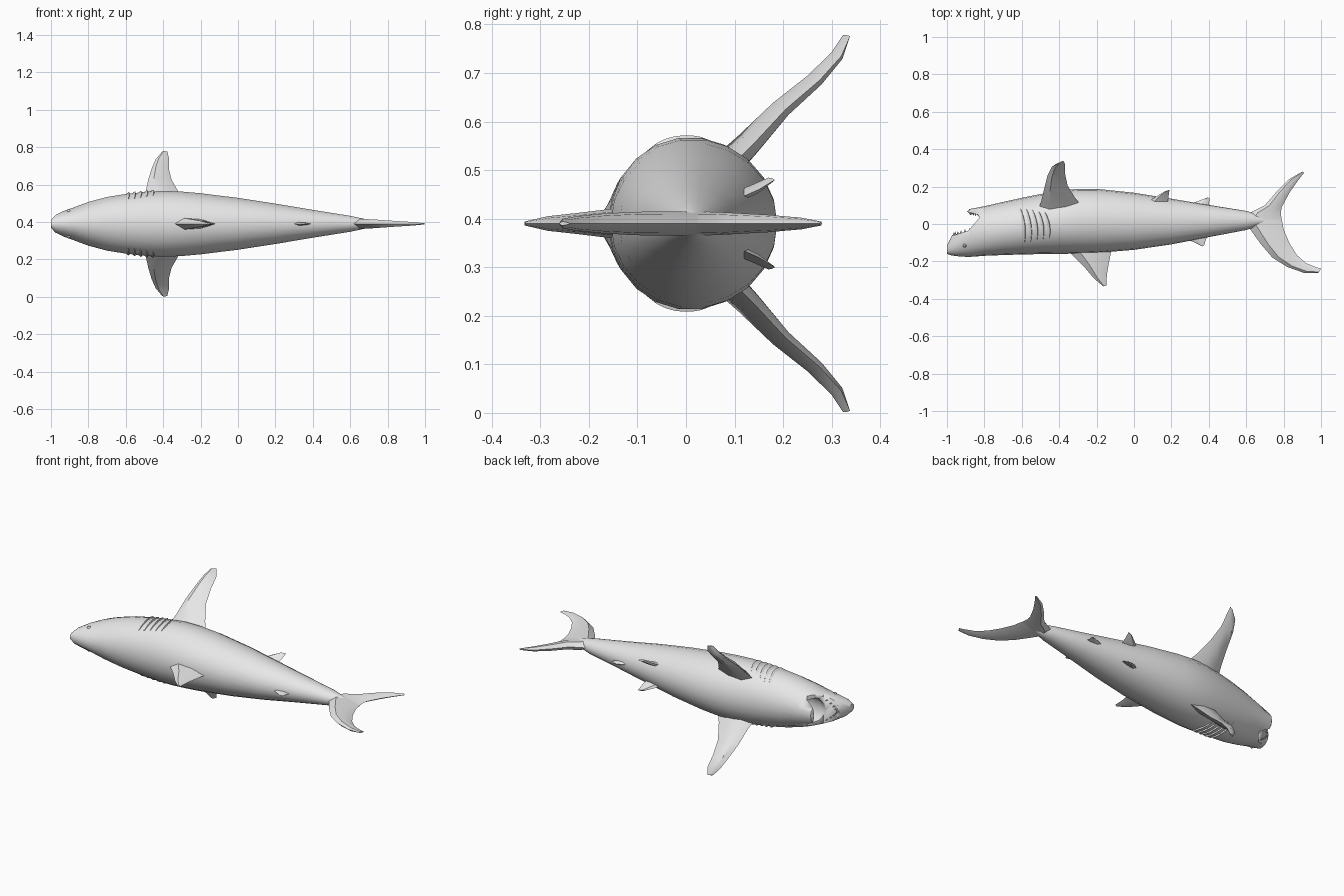
import bpy, bmesh, math
from mathutils import Vector

if "Cube" in bpy.data.objects:
    bpy.data.objects.remove(bpy.data.objects["Cube"])

ZC = 0.39   # height of the body's long axis (the shark lies on its side)
SIDES = 22

grey = bpy.data.materials.new("skin grey")
grey.diffuse_color = (0.8, 0.8, 0.8, 1)
grey.use_nodes = True
grey.node_tree.nodes["Principled BSDF"].inputs["Base Color"].default_value = grey.diffuse_color


def finish(name, bm, angle=30):
    bmesh.ops.recalc_face_normals(bm, faces=bm.faces[:])
    me = bpy.data.meshes.new(name)
    bm.to_mesh(me)
    bm.free()
    ob = bpy.data.objects.new(name, me)
    bpy.context.collection.objects.link(ob)
    me.materials.append(grey)
    bpy.ops.object.select_all(action='DESELECT')
    bpy.context.view_layer.objects.active = ob
    ob.select_set(True)
    bpy.ops.object.shade_smooth_by_angle(angle=math.radians(angle))
    return ob


def loft(rings):
    bm = bmesh.new()
    vs = [[bm.verts.new(p) for p in r] for r in rings]
    n = len(vs[0])
    for a, b in zip(vs, vs[1:]):
        for i in range(n):
            bm.faces.new((a[i], a[(i + 1) % n], b[(i + 1) % n], b[i]))
    bm.faces.new(vs[0])
    bm.faces.new(vs[-1])
    return bm


def fin(name, sections, normal):
    """Sections run root to tip: leading point, trailing point, half thickness."""
    n = Vector(normal).normalized()
    rings = []
    for lead, trail, t in sections:
        a, b = Vector(lead), Vector(trail)
        p, q = a.lerp(b, 0.25), a.lerp(b, 0.65)
        rings.append([a, p + n * t, q + n * t * 0.8, b, q - n * t * 0.8, p - n * t])
    return finish(name, loft(rings), 35)


def flat_fin(name, secs):
    return fin(name, [((a, b, ZC), (c, d, ZC), t) for a, b, c, d, t in secs], (0, 0, 1))


# Body stations: x, back y, belly y, half width
BODY = [(-1.0, -0.160, -0.115, 0.022), (-0.975, -0.168, -0.065, 0.048),
        (-0.93, -0.174, 0.02, 0.070), (-0.88, -0.176, 0.08, 0.088),
        (-0.80, -0.170, 0.095, 0.118), (-0.70, -0.166, 0.118, 0.145),
        (-0.60, -0.163, 0.14, 0.161), (-0.50, -0.161, 0.16, 0.172),
        (-0.40, -0.160, 0.178, 0.178), (-0.30, -0.158, 0.188, 0.174),
        (-0.20, -0.155, 0.188, 0.165), (0.0, -0.138, 0.167, 0.140),
        (0.20, -0.109, 0.135, 0.109), (0.40, -0.070, 0.102, 0.075),
        (0.60, -0.032, 0.070, 0.043), (0.68, -0.008, 0.045, 0.026),
        (0.735, 0.012, 0.026, 0.008)]


def station(x):
    for a, b in zip(BODY, BODY[1:]):
        if x <= b[0]:
            f = (x - a[0]) / (b[0] - a[0])
            return [u + (v - u) * f for u, v in zip(a, b)]


def surface(x, y):
    """Half width of the body at a given x and y."""
    _, lo, hi, w = station(x)
    s = (y - (lo + hi) / 2) / ((hi - lo) / 2)
    return w * math.sqrt(max(0, 1 - s * s))


rings = []
for x, lo, hi, w in BODY:
    rings.append([(x, (lo + hi) / 2 + (hi - lo) / 2 * math.cos(t), ZC + w * math.sin(t))
                  for t in (2 * math.pi * i / SIDES for i in range(SIDES))])
body = finish("body", loft(rings))

# Open mouth: a wedge between the jaws and a rounded hollow behind it
WEDGE = [(-1.05, -0.062), (-0.955, -0.058), (-0.885, -0.035), (-0.855, 0.0),
         (-0.825, 0.035), (-0.835, 0.05), (-0.885, 0.062), (-1.05, 0.13)]
wedge = finish("mouth_cutter", loft([[(x, y, ZC + s * 0.25) for x, y in WEDGE] for s in (-1, 1)]))
bm = bmesh.new()
bmesh.ops.create_uvsphere(bm, u_segments=16, v_segments=10, radius=1)
for v in bm.verts:
    v.co = (-0.80 + 0.13 * v.co.x, 0.0 + 0.058 * v.co.y, ZC + 0.078 * v.co.z)
hollow = finish("throat_cutter", bm)
bpy.context.view_layer.objects.active = body
for cutter in (wedge, hollow):
    m = body.modifiers.new("mouth", 'BOOLEAN')
    m.operation, m.solver, m.object = 'DIFFERENCE', 'EXACT', cutter
    bpy.ops.object.modifier_apply(modifier=m.name)
    bpy.data.objects.remove(cutter)

# Tail fin lobes: lead x, y, trail x, y, half thickness
flat_fin("tail_lobe_belly_side", [
    (0.58, 0.015, 0.79, 0.015, 0.025), (0.62, 0.06, 0.785, 0.06, 0.024),
    (0.70, 0.10, 0.79, 0.09, 0.022), (0.76, 0.17, 0.83, 0.165, 0.018),
    (0.83, 0.24, 0.875, 0.23, 0.012), (0.90, 0.28, 0.91, 0.275, 0.004)])
flat_fin("tail_lobe_back_side", [
    (0.58, 0.025, 0.79, 0.025, 0.025), (0.63, -0.04, 0.80, -0.03, 0.025),
    (0.68, -0.11, 0.83, -0.10, 0.024), (0.74, -0.18, 0.87, -0.165, 0.020),
    (0.82, -0.23, 0.92, -0.21, 0.015), (0.91, -0.262, 0.97, -0.23, 0.010),
    (0.985, -0.262, 1.0, -0.238, 0.004)])

# Fins on the back and the belly
flat_fin("dorsal_fin", [
    (-0.37, -0.13, -0.11, -0.12, 0.032), (-0.33, -0.165, -0.125, -0.16, 0.029),
    (-0.27, -0.225, -0.135, -0.21, 0.022), (-0.215, -0.29, -0.145, -0.27, 0.015),
    (-0.165, -0.333, -0.148, -0.33, 0.004)])
flat_fin("second_dorsal_fin", [
    (0.25, -0.07, 0.41, -0.045, 0.010), (0.32, -0.097, 0.385, -0.08, 0.008),
    (0.365, -0.12, 0.375, -0.115, 0.003)])
flat_fin("anal_fin", [
    (0.28, 0.10, 0.42, 0.08, 0.010), (0.34, 0.122, 0.40, 0.108, 0.008),
    (0.395, 0.142, 0.405, 0.137, 0.003)])

# Pectoral sections: lead x, trail x, y, offset from the axis, half thickness
PECTORAL = [(-0.51, -0.28, 0.09, 0.12, 0.03), (-0.495, -0.315, 0.135, 0.165, 0.026),
            (-0.48, -0.355, 0.20, 0.235, 0.020), (-0.462, -0.37, 0.27, 0.295, 0.016),
            (-0.44, -0.368, 0.315, 0.345, 0.012), (-0.405, -0.378, 0.333, 0.386, 0.004)]
PELVIC = [(0.04, 0.18, 0.10, 0.05, 0.012), (0.10, 0.185, 0.145, 0.07, 0.010),
          (0.155, 0.19, 0.178, 0.09, 0.005)]
for s, side in ((1, "upper"), (-1, "lower")):
    for name, secs, nrm in (("pectoral_fin", PECTORAL, (0, 0.74, -0.67 * s)),
                            ("pelvic_fin", PELVIC, (0, 0.45, -0.9 * s))):
        fin(side + "_" + name,
            [((a, y - 0.01, ZC + s * d), (b, y + 0.005, ZC + s * d), t)
             for a, b, y, d, t in secs], nrm)

    # Gill flaps: five curved ridges following the flank
    bm = bmesh.new()
    for k in range(5):
        rows = []
        for j in range(9):
            f = j / 8 * 2 - 1
            y = -0.005 + (0.095 - 0.006 * k) * -f
            x = -0.615 + 0.033 * k + 0.012 * f + 0.014 * (1 - f * f)
            h = 0.007 * (1 - f ** 4)
            rows.append([bm.verts.new((x + dx, y, ZC + s * (surface(x + dx, y) + o)))
                         for dx, o in ((0, -0.004), (0.017, h), (0.021, -0.006))])
        for a, b in zip(rows, rows[1:]):
            for i in range(3):
                n = (i + 1) % 3
                bm.faces.new((a[i], a[n], b[n], b[i]))
        bm.faces.new(rows[0])
        bm.faces.new(rows[-1])
    finish(side + "_gill_flaps", bm)

    # Eye
    bm = bmesh.new()
    bmesh.ops.create_uvsphere(bm, u_segments=10, v_segments=6, radius=0.011)
    for v in bm.verts:
        v.co += Vector((-0.905, -0.115, ZC + s * (surface(-0.905, -0.115) - 0.004)))
    finish(side + "_eye", bm)

# Teeth along the rims of both jaws
for name, x0, dx, y0, dy, w, h in (("upper_teeth", -0.965, 0.085, -0.062, 0.024, 0.9, 0.02),
                                   ("lower_teeth", -0.880, 0.045, 0.063, -0.01, 0.6, -0.015)):
    bm = bmesh.new()
    for i in range(13):
        t = i / 6 - 1
        x, y = x0 + dx * t * t, y0 + dy * t * t
        z = ZC + t * w * surface(x, y)
        base = [bm.verts.new((x + 0.007 * c, y - h * 0.2, z + 0.007 * d))
                for c, d in ((1, 0), (0, 1), (-1, 0), (0, -1))]
        tip = bm.verts.new((x + 0.003, y + h, z))
        bm.faces.new(base)
        for j in range(4):
            bm.faces.new((base[j], base[(j + 1) % 4], tip))
    finish(name, bm)
